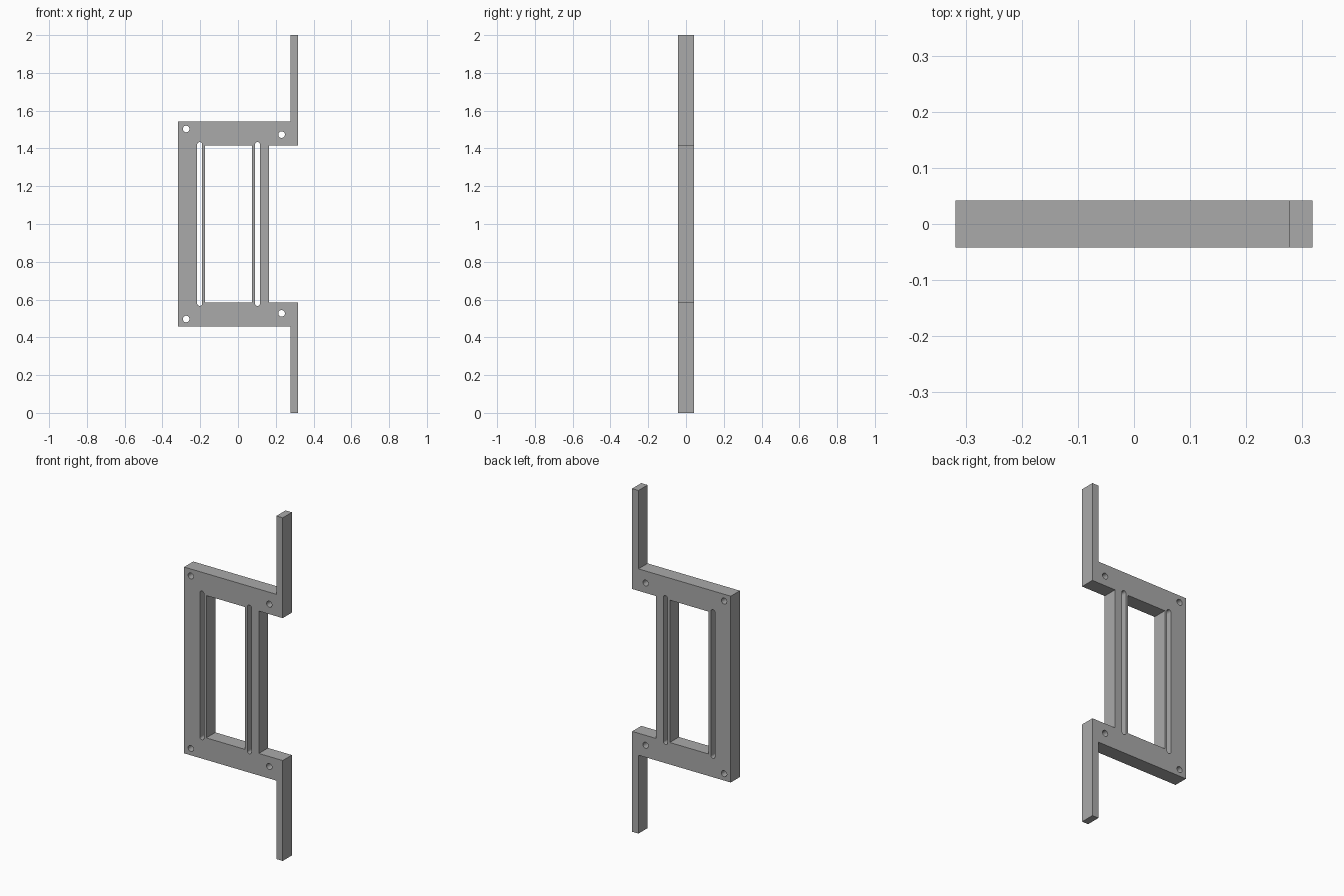
import bpy, bmesh
from math import cos, sin, pi, radians

cube = bpy.data.objects.get("Cube")
if cube:
    bpy.data.objects.remove(cube, do_unlink=True)

HALF_DEPTH = 0.042
MID = 1.0          # height of the mirror plane
SIDE = 0.318       # outer half width
ARM_IN = 0.277     # inner side of the arms
RAIL_OUT, RAIL_IN = 0.543, 0.415   # rail edges, measured from MID

grey = bpy.data.materials.new("grey metal")
grey.use_nodes = True
color = (0.4, 0.4, 0.4, 1)
grey.diffuse_color = color
grey.node_tree.nodes["Principled BSDF"].inputs["Base Color"].default_value = color

curve = bpy.data.curves.new("bracket_plate", "CURVE")
curve.dimensions = "2D"
curve.fill_mode = "BOTH"
curve.extrude = HALF_DEPTH


def loop(points):
    """Add a closed straight-sided outline; heights are relative to MID."""
    s = curve.splines.new("POLY")
    s.points.add(len(points) - 1)
    for p, (x, z) in zip(s.points, points):
        p.co = (x, z + MID, 0, 1)
    s.use_cyclic_u = True
    s.use_smooth = False


def arc(x, z, r, start, end, n):
    return [(x + r * cos(start + (end - start) * i / n),
             z + r * sin(start + (end - start) * i / n)) for i in range(n + 1)]


# Outer outline: upper half, then its mirror image
upper = [(0.164, RAIL_IN), (SIDE, RAIL_IN), (SIDE, MID), (ARM_IN, MID),
         (ARM_IN, RAIL_OUT), (-SIDE, RAIL_OUT)]
loop(upper + [(x, -z) for x, z in reversed(upper)])

# Central window
left, right = -0.175, 0.075
loop([(left, -RAIL_IN), (right, -RAIL_IN), (right, RAIL_IN), (left, RAIL_IN)])

# Round-ended slots beside the window
for x in (-0.203, 0.103):
    r, z = 0.0135, 0.42
    loop(arc(x, z, r, 0, pi, 10) + arc(x, -z, r, pi, 2 * pi, 10))

# Screw holes
for x, z in ((-0.275, 0.503), (0.231, 0.473)):
    for side in (1, -1):
        loop(arc(x, side * z, 0.0175, 0, 2 * pi, 24)[:-1])

# Stand the filled outline upright and turn it into a clean solid
temp = bpy.data.objects.new("outline", curve)
bpy.context.collection.objects.link(temp)
bpy.context.view_layer.update()
mesh = bpy.data.meshes.new_from_object(
    temp.evaluated_get(bpy.context.evaluated_depsgraph_get()))
bpy.data.objects.remove(temp, do_unlink=True)
bpy.data.curves.remove(curve)

bm = bmesh.new()
bm.from_mesh(mesh)
bmesh.ops.remove_doubles(bm, verts=bm.verts, dist=0.0001)
for v in bm.verts:
    v.co = (v.co.x, -v.co.z, v.co.y)
bmesh.ops.recalc_face_normals(bm, faces=bm.faces)
bmesh.ops.dissolve_limit(bm, angle_limit=radians(1), verts=bm.verts, edges=bm.edges)
for f in bm.faces:
    f.smooth = False
    f.material_index = 0
bm.to_mesh(mesh)
bm.free()
mesh.materials.clear()
mesh.materials.append(grey)
mesh.name = "bracket_plate"
bpy.context.collection.objects.link(bpy.data.objects.new("bracket_plate", mesh))
